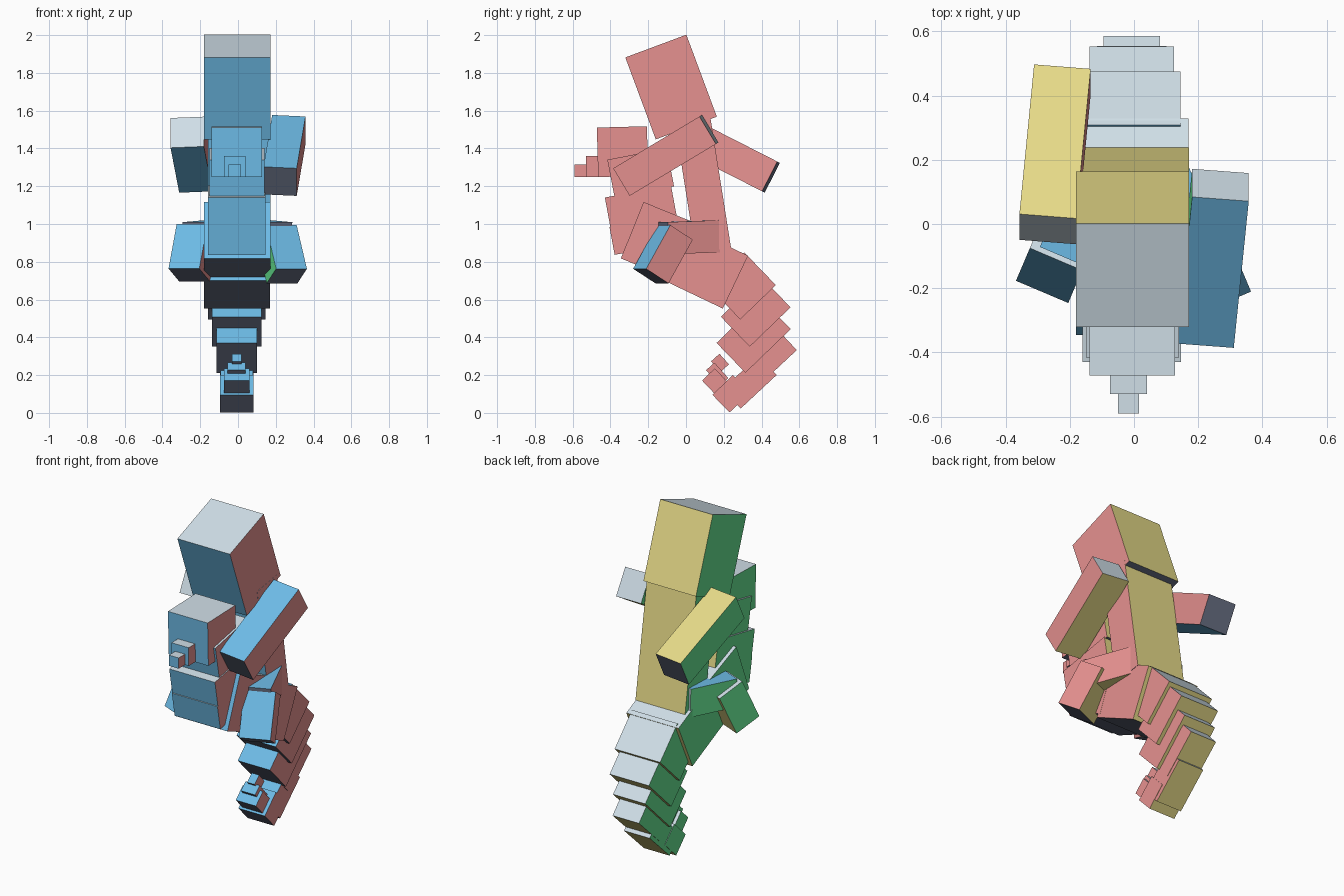
import bpy, bmesh
from math import radians
from mathutils import Matrix, Vector


def lin(h):
    def c(v):
        v /= 255
        return v / 12.92 if v <= 0.04045 else ((v + 0.055) / 1.055) ** 2.4
    return [c(int(h[i:i + 2], 16)) for i in (0, 2, 4)] + [1]


# one colour for each side of a block
SIDES = [
    ("right_red", "E69190", (1, 0, 0)),
    ("left_green", "65E290", (-1, 0, 0)),
    ("back_yellow", "E6DA88", (0, 1, 0)),
    ("front_blue", "6FBEEA", (0, -1, 0)),
    ("top_pale", "D1E0E9", (0, 0, 1)),
    ("bottom_slate", "656C80", (0, 0, -1)),
]
MATS = []
for name, colour, _ in SIDES:
    m = bpy.data.materials.new(name)
    m.diffuse_color = lin(colour)
    MATS.append(m)


def block(name, centre, size, pitch=0, yaw=0, lean=0):
    """Box coloured by local side: lean about y, pitch about x, yaw about z."""
    bm = bmesh.new()
    bmesh.ops.create_cube(bm, size=1)
    bmesh.ops.scale(bm, vec=size, verts=bm.verts)
    bm.normal_update()
    for f in bm.faces:
        f.material_index = max(range(6), key=lambda i: f.normal.dot(Vector(SIDES[i][2])))
    me = bpy.data.meshes.new(name)
    bm.to_mesh(me)
    bm.free()
    for m in MATS:
        me.materials.append(m)
    ob = bpy.data.objects.new(name, me)
    ob.matrix_world = (Matrix.Translation(centre)
                       @ Matrix.Rotation(radians(yaw), 4, 'Z')
                       @ Matrix.Rotation(radians(pitch), 4, 'X')
                       @ Matrix.Rotation(radians(lean), 4, 'Y'))
    bpy.context.collection.objects.link(ob)


# head, spine and two-part pelvis
block("head", (-0.005, -0.079, 1.725), (0.352, 0.345, 0.463), 20.4)
block("spine", (0.006, 0.088, 1.216), (0.332, 0.19, 0.72), 9)
block("pelvis_front", (-0.005, -0.155, 0.9145), (0.352, 0.28, 0.322), -22)
block("pelvis_back", (-0.005, 0.107, 0.766), (0.350, 0.343, 0.31), -25.5)

# stacked belly with a small face and snout
block("belly_top", (-0.005, -0.24, 1.27), (0.29, 0.32, 0.205), 11)
block("belly_middle", (-0.007, -0.24, 1.094), (0.306, 0.356, 0.16), 10.5)
block("belly_bottom", (-0.007, -0.244, 0.938), (0.306, 0.30, 0.15), 10.5)
block("small_face", (-0.006, -0.336, 1.383), (0.266, 0.265, 0.262), 1.5)
block("snout", (-0.017, -0.49, 1.305), (0.115, 0.08, 0.11))
block("snout_tip", (-0.017, -0.555, 1.282), (0.065, 0.07, 0.065))

# curling tail: y, z, width, depth, height, pitch
TAIL = [
    (0.298, 0.672, 0.305, 0.24, 0.262, -46),
    (0.369, 0.534, 0.263, 0.22, 0.30, -46),
    (0.358, 0.407, 0.216, 0.22, 0.333, -46),
    (0.441, 0.283, 0.177, 0.126, 0.28, -47),
    (0.337, 0.163, 0.172, 0.14, 0.26, -47),
    (0.239, 0.101, 0.177, 0.13, 0.15, -46),
    (0.160, 0.160, 0.135, 0.12, 0.093, -46.5),
    (0.165, 0.205, 0.095, 0.11, 0.06, -48),
    (0.180, 0.265, 0.05, 0.075, 0.06, -48),
]
for i, (y, z, w, d, h, p) in enumerate(TAIL):
    block(f"tail_{i + 1}", (-0.007, y, z), (w, d, h), p)

# arms, one swung forward and one swung back
block("right_arm", (0.246, -0.107, 1.363), (0.177, 0.17, 0.535), -59, 0, 5)
block("left_arm", (-0.246, 0.217, 1.367), (0.177, 0.177, 0.525), 63, 0, -5)

# folded legs, splayed outwards
block("right_thigh", (0.147, 0.01, 0.93), (0.175, 0.17, 0.30), -88, 23)
block("right_shin", (0.231, -0.122, 0.84), (0.177, 0.15, 0.27), -31, 23)
block("left_thigh", (-0.153, 0.035, 0.93), (0.175, 0.17, 0.30), -88, -23)
block("left_shin", (-0.236, -0.093, 0.848), (0.177, 0.162, 0.262), -25, -23)
